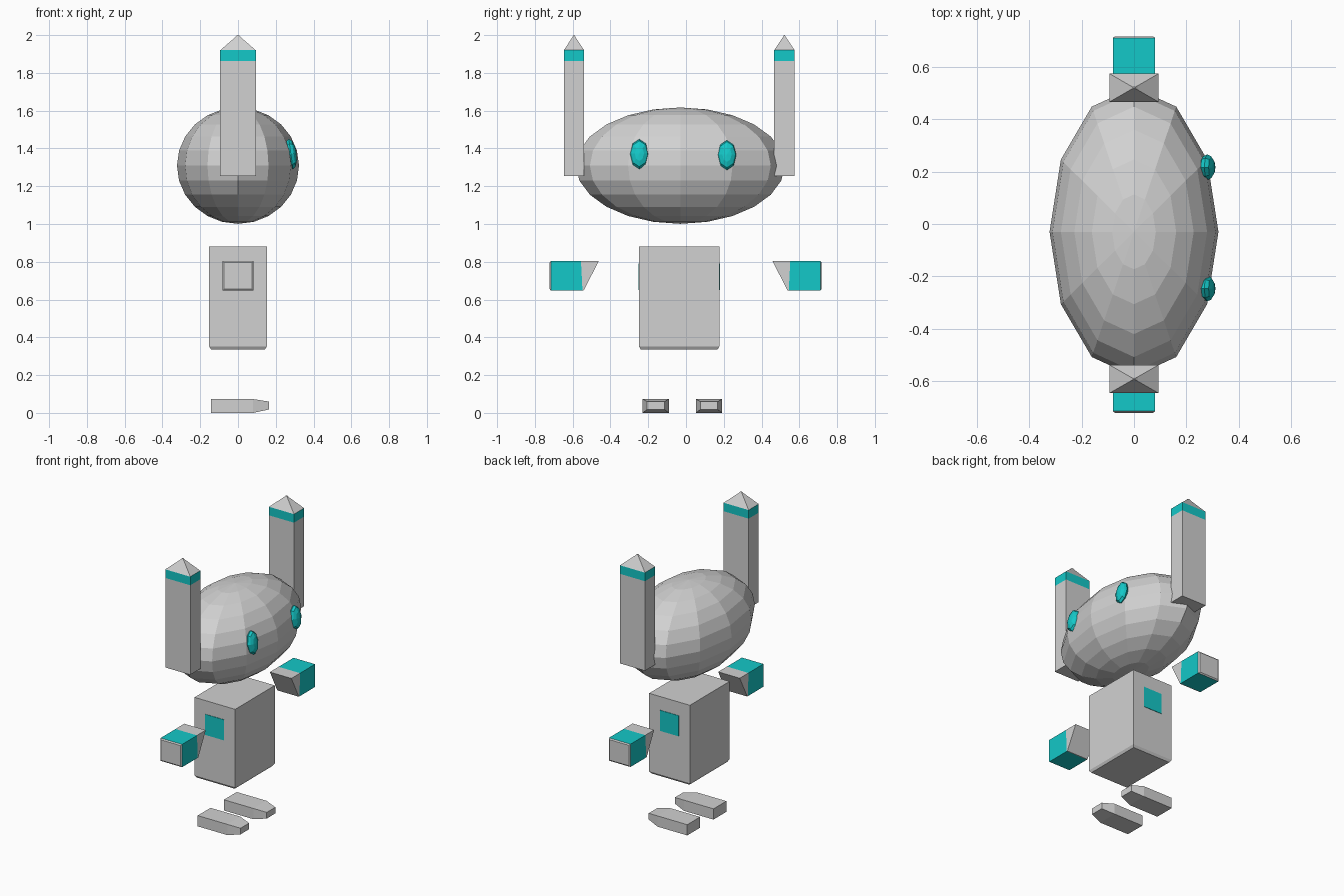
import bpy, bmesh, math
from mathutils import Matrix

if "Cube" in bpy.data.objects:
    bpy.data.objects.remove(bpy.data.objects["Cube"])


def material(name, rgb):
    m = bpy.data.materials.new(name)
    m.diffuse_color = (*rgb, 1)
    m.use_nodes = True
    m.node_tree.nodes["Principled BSDF"].inputs["Base Color"].default_value = m.diffuse_color
    return m


GREY = material("light grey", (0.64, 0.64, 0.64))
TEAL = material("teal", (0.007, 0.58, 0.58))


def finish(name, bm):
    bmesh.ops.recalc_face_normals(bm, faces=bm.faces[:])
    me = bpy.data.meshes.new(name)
    bm.to_mesh(me)
    bm.free()
    me.materials.append(GREY)
    me.materials.append(TEAL)
    ob = bpy.data.objects.new(name, me)
    bpy.context.collection.objects.link(ob)
    return ob


def loft(name, rings, teal=()):
    """Closed skin over four-cornered rings; teal lists the coloured spans."""
    bm = bmesh.new()
    vs = [[bm.verts.new(p) for p in r] for r in rings]
    bm.faces.new(vs[0])
    bm.faces.new(vs[-1])
    for i in range(len(vs) - 1):
        for j in range(4):
            k = (j + 1) % 4
            f = bm.faces.new((vs[i][j], vs[i][k], vs[i + 1][k], vs[i + 1][j]))
            f.material_index = 1 if i in teal else 0
    return finish(name, bm)


def rect_z(cx, cy, hx, hy, z):
    return [(cx + a * hx, cy + b * hy, z) for a, b in ((-1, -1), (1, -1), (1, 1), (-1, 1))]


def rect_x(x, cy, hy, z0, z1):
    return [(x, cy - hy, z0), (x, cy + hy, z0), (x, cy + hy, z1), (x, cy - hy, z1)]


def ellipsoid(name, seg, rings, radii, loc, rot=Matrix.Identity(4), mat=0):
    bm = bmesh.new()
    bmesh.ops.create_uvsphere(bm, u_segments=seg, v_segments=rings, radius=1)
    bmesh.ops.transform(bm, verts=bm.verts[:], matrix=Matrix.Translation(loc) @ rot @ Matrix.Diagonal((*radii, 1)))
    for f in bm.faces:
        f.material_index = mat
    return finish(name, bm)


# Head
ellipsoid("head", 12, 12, (0.323, 0.553, 0.308), (0, -0.03, 1.309))

# Eyes: flattened, pole facing forward, leaning back with the head
lean = Matrix.Rotation(math.radians(82), 4, 'Y')
for side, y, z in (("right", -0.247, 1.37), ("left", 0.217, 1.365)):
    ellipsoid(side + "_eye", 8, 6, (0.08, 0.049, 0.03), (0.28, y, z), lean, 1)

# Ears: square posts with a teal band and a pointed tip
for side, y in (("right", -0.593), ("left", 0.521)):
    levels = ((1.253, 1), (1.862, 1), (1.92, 1), (1.99, 0.14), (2.0, 0.05))
    loft(side + "_ear", [rect_z(0, y, 0.094 * s, 0.054 * s, z) for z, s in levels], teal=(1,))

# Body with a slightly chamfered bottom
loft("body", [rect_z(0, -0.036, 0.143, 0.203, 0.336),
              rect_z(0, -0.036, 0.153, 0.213, 0.352),
              rect_z(0, -0.036, 0.153, 0.213, 0.882)])

# Shoulder plates on both body sides
for side, y in (("right", -0.249), ("left", 0.177)):
    loft(side + "_shoulder_plate", [rect_z(0, y, 0.07, 0.003, z) for z in (0.65, 0.79)], teal=(0,))
    for f in bpy.data.objects[side + "_shoulder_plate"].data.polygons:
        f.material_index = 1

# Hands: slanted grey wrist, teal sleeve, grey chamfered end
for side, s, shift in (("right", -1, 0.0), ("left", 1, -0.004)):
    rings = []
    for y_low, y_top, inset in ((0.542, 0.462, 0), (0.548, 0.556, 0), (0.716, 0.716, 0), (0.722, 0.722, 0.008)):
        h, lo, hi = 0.081 - inset, 0.648 + inset, 0.803 - inset
        yl, yt = s * (y_low + shift), s * (y_top + shift)
        rings.append([(-h, yl, lo), (h, yl, lo), (h, yt, hi), (-h, yt, hi)])
    loft(side + "_hand", rings, teal=(1,))

# Feet with tapered toes
for side, y in (("right", -0.16), ("left", 0.122)):
    loft(side + "_foot", [rect_x(-0.143, y, 0.069, 0, 0.073),
                          rect_x(0.08, y, 0.069, 0, 0.073),
                          rect_x(0.163, y, 0.046, 0.018, 0.06)])
